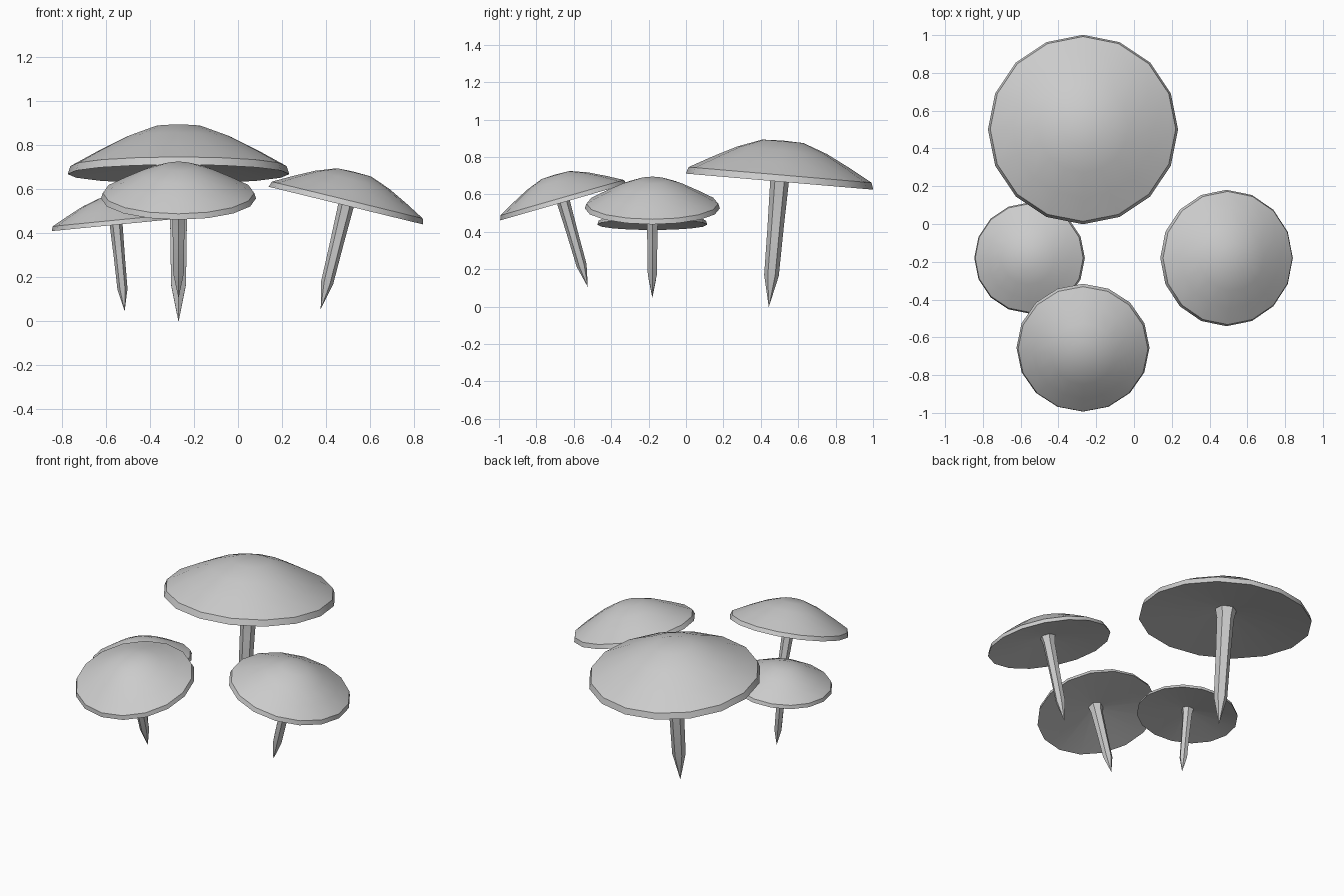
import bpy, bmesh, math
from mathutils import Matrix, Vector

if "Cube" in bpy.data.objects:
    bpy.data.objects.remove(bpy.data.objects["Cube"])

# Profiles (radius, height) for a cap of radius 0.5, rim plane at height 0
CAP = [(0, .219), (.11, .215), (.24, .167), (.37, .101), (.488, .036), (.5, 0), (.06, .065), (0, .07)]
STEM = [(0, .09), (.066, .085), (.05, .01), (.043, -.25), (.039, -.5), (0, -.67)]


def lathe(name, profile, sides, matrix):
    bm = bmesh.new()
    rings = []
    for r, z in profile:
        if r == 0:
            rings.append([bm.verts.new((0, 0, z))])
        else:
            rings.append([bm.verts.new((r * math.cos(2 * math.pi * i / sides),
                                        r * math.sin(2 * math.pi * i / sides), z))
                          for i in range(sides)])
    for a, b in zip(rings, rings[1:]):
        for i in range(sides):
            j = (i + 1) % sides
            if len(a) == 1:
                bm.faces.new((a[0], b[i], b[j]))
            elif len(b) == 1:
                bm.faces.new((a[i], b[0], a[j]))
            else:
                bm.faces.new((a[i], b[i], b[j], a[j]))
    bmesh.ops.recalc_face_normals(bm, faces=bm.faces)
    mesh = bpy.data.meshes.new(name)
    bm.to_mesh(mesh)
    bm.free()
    obj = bpy.data.objects.new(name, mesh)
    bpy.context.collection.objects.link(obj)
    obj.matrix_world = matrix
    bpy.ops.object.select_all(action='DESELECT')
    obj.select_set(True)
    bpy.context.view_layer.objects.active = obj
    bpy.ops.object.shade_smooth_by_angle(angle=math.radians(35))
    return obj


# Each mushroom: name, rim centre, cap radius, lean angle, lean heading
MUSHROOMS = [
    ("large", (-.27, .50, .668), .503, 4.9, 90),
    ("front", (-.27, -.655, .558), .352, 16, -90),
    ("right", (.49, -.18, .525), .361, 13.7, 0),
    ("left", (-.553, -.18, .438), .294, 5.6, 180),
]

for name, centre, radius, lean, heading in MUSHROOMS:
    m = (Matrix.Translation(Vector(centre))
         @ Matrix.Rotation(math.radians(heading), 4, 'Z')
         @ Matrix.Rotation(math.radians(lean), 4, 'Y')
         @ Matrix.Scale(radius / .5, 4))
    lathe(name + "_mushroom_cap", CAP, 16, m)
    lathe(name + "_mushroom_stem", STEM, 6, m)
